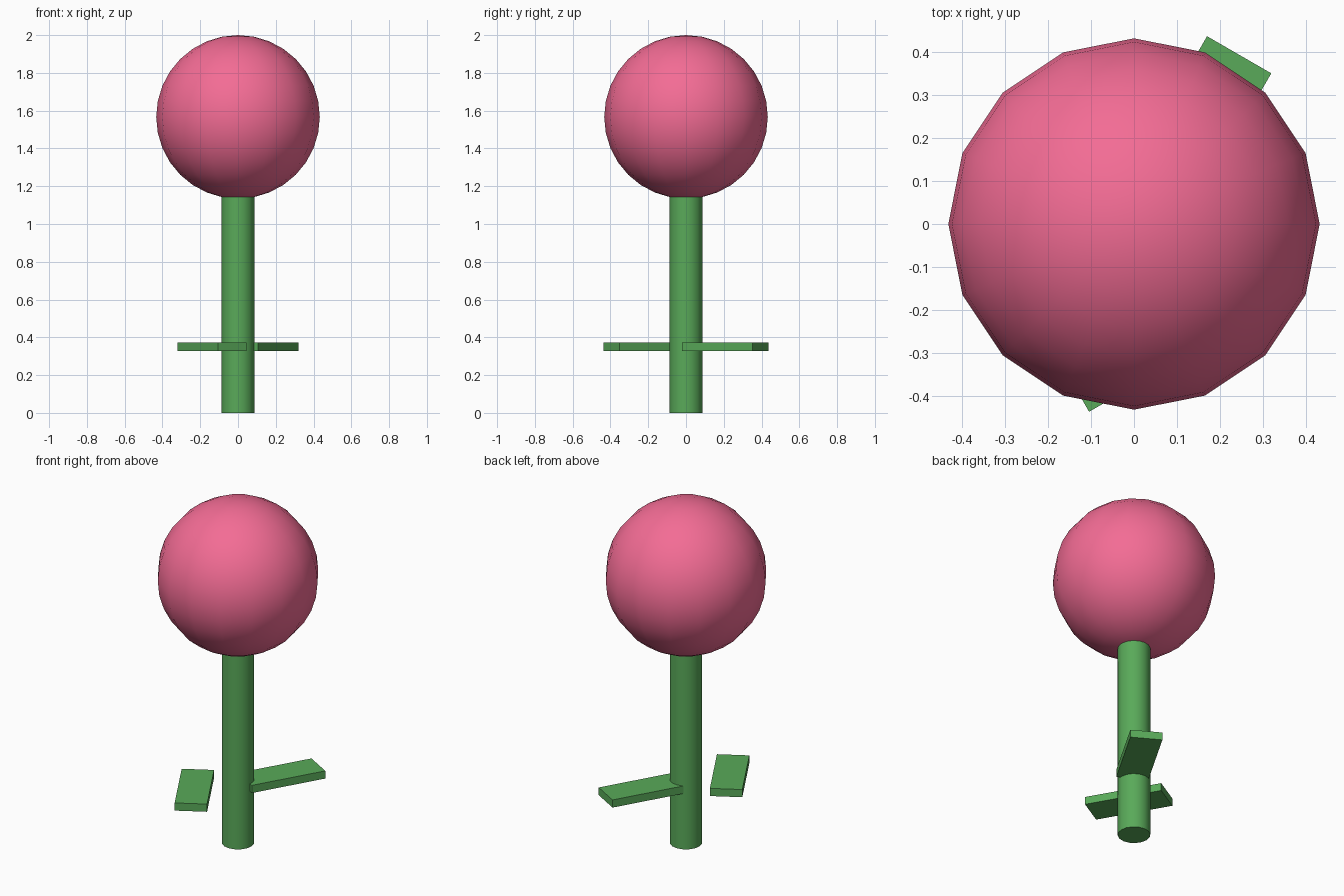
import bpy
from math import radians

if "Cube" in bpy.data.objects:
    bpy.data.objects.remove(bpy.data.objects["Cube"])


def material(name, color):
    m = bpy.data.materials.new(name)
    m.diffuse_color = (*color, 1)
    m.use_nodes = True
    m.node_tree.nodes["Principled BSDF"].inputs["Base Color"].default_value = m.diffuse_color
    return m


green = material("leaf_green", (0.1, 0.4, 0.1))
pink = material("petal_pink", (0.9, 0.15, 0.3))


def finish(name, mat, smooth=True):
    ob = bpy.context.object
    ob.name = name
    ob.data.materials.append(mat)
    if smooth:
        bpy.ops.object.shade_smooth_by_angle(angle=radians(35))
    return ob


# Stem, its top tucked into the bloom
STEM_TOP = 1.16
bpy.ops.mesh.primitive_cylinder_add(vertices=16, radius=0.087, depth=STEM_TOP,
                                    location=(0, 0, STEM_TOP / 2))
finish("stem", green)

# Round bloom
bpy.ops.mesh.primitive_uv_sphere_add(segments=16, ring_count=16, radius=0.433,
                                     location=(0, 0, 1.567))
finish("bloom", pink)

# Two flat leaves on opposite sides of the stem
for name, side, angle in (("back_leaf", 1, 60), ("front_leaf", -1, 120)):
    bpy.ops.mesh.primitive_cube_add(size=1, location=(side * 0.1375, side * 0.208, 0.349),
                                    rotation=(0, 0, radians(angle)))
    leaf = finish(name, green, smooth=False)
    leaf.scale = (0.431, 0.173, 0.045)
